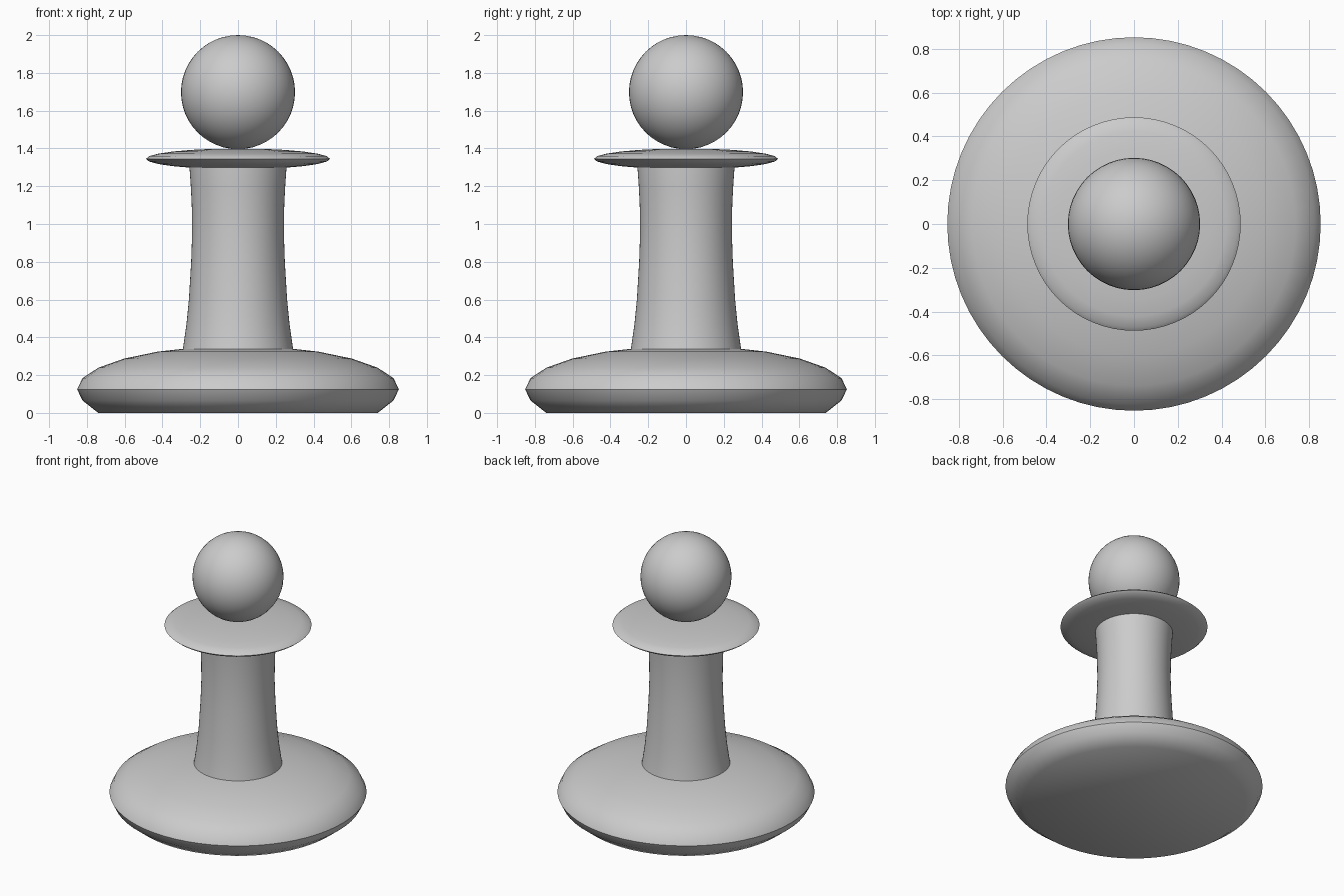
import bpy
import math

if "Cube" in bpy.data.objects:
    bpy.data.objects.remove(bpy.data.objects["Cube"])

GREY = (0.6, 0.6, 0.6, 1.0)
grey = bpy.data.materials.new("plain_grey")
grey.use_nodes = True
grey.diffuse_color = GREY
grey.node_tree.nodes["Principled BSDF"].inputs["Base Color"].default_value = GREY


def finish(obj, name, angle):
    obj.name = name
    obj.data.name = name
    obj.data.materials.append(grey)
    bpy.ops.object.select_all(action='DESELECT')
    obj.select_set(True)
    bpy.context.view_layer.objects.active = obj
    bpy.ops.object.shade_smooth_by_angle(angle=math.radians(angle))


def lathe(name, profile, angle=45, sides=64):
    """Revolve (radius, height) points, bottom to top, and cap both ends."""
    verts, faces = [], []
    for r, z in profile:
        for i in range(sides):
            a = math.tau * i / sides
            verts.append((r * math.cos(a), r * math.sin(a), z))
    for k in range(len(profile) - 1):
        for i in range(sides):
            j = (i + 1) % sides
            low, high = k * sides, (k + 1) * sides
            faces.append((low + i, low + j, high + j, high + i))
    faces.append(tuple(reversed(range(sides))))
    faces.append(tuple(range(len(verts) - sides, len(verts))))
    mesh = bpy.data.meshes.new(name)
    mesh.from_pydata(verts, [], faces)
    obj = bpy.data.objects.new(name, mesh)
    bpy.context.collection.objects.link(obj)
    finish(obj, name, angle)


def ellipse(radius, half_height, centre, start, stop, step=15):
    """Profile points of a flattened ball between two latitudes."""
    return [(radius * math.cos(math.radians(d)),
             centre + half_height * math.sin(math.radians(d)))
            for d in range(start, stop + 1, step)]


# Base: flattened ball cut flat on the floor
lathe("base", [(0.74, 0.0)] + ellipse(0.852, 0.23, 0.125, -15, 75))

# Stem: flares out towards the base and slightly under the collar
lathe("stem", [(0.30, 0.30), (0.29, 0.35), (0.273, 0.47), (0.26, 0.60),
               (0.248, 0.80), (0.243, 0.95), (0.245, 1.10),
               (0.25, 1.20), (0.257, 1.30), (0.257, 1.33)])

# Collar: thin lens
lathe("collar", ellipse(0.487, 0.055, 1.345, -75, 75))

# Head ball
bpy.ops.mesh.primitive_uv_sphere_add(segments=48, ring_count=24, radius=0.302,
                                     location=(0, 0, 1.698))
finish(bpy.context.object, "head", 45)
